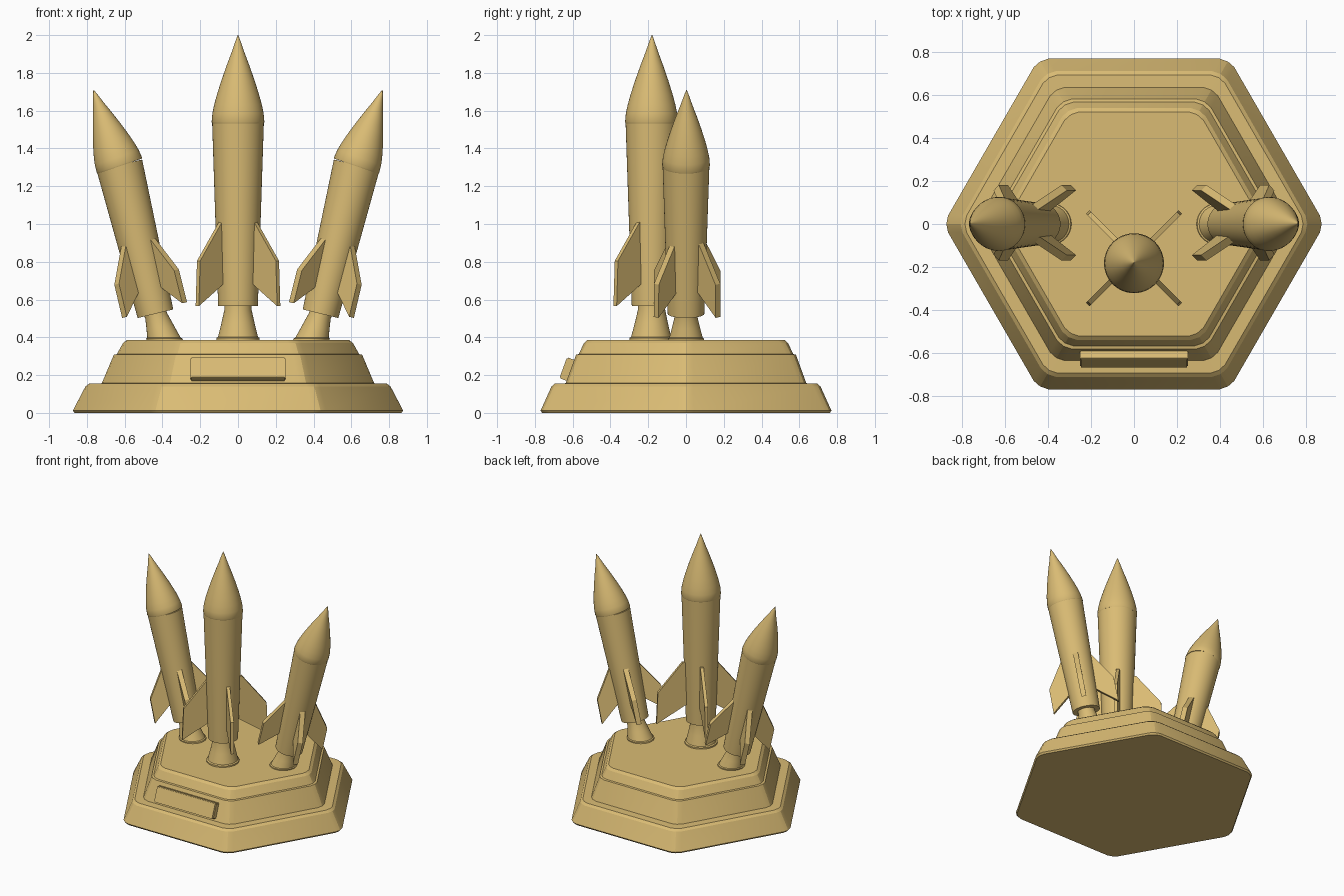
import bpy, bmesh, math
from mathutils import Vector, Matrix

if "Cube" in bpy.data.objects:
    bpy.data.objects.remove(bpy.data.objects["Cube"])

sand = bpy.data.materials.new("sand_gold")
sand.diffuse_color = (0.70, 0.50, 0.175, 1)
sand.use_nodes = True
sand.node_tree.nodes["Principled BSDF"].inputs["Base Color"].default_value = sand.diffuse_color


def finish(name, bm, angle=30):
    bmesh.ops.recalc_face_normals(bm, faces=bm.faces)
    me = bpy.data.meshes.new(name)
    bm.to_mesh(me)
    bm.free()
    me.materials.append(sand)
    ob = bpy.data.objects.new(name, me)
    bpy.context.collection.objects.link(ob)
    bpy.context.view_layer.objects.active = ob
    ob.select_set(True)
    bpy.ops.object.shade_smooth_by_angle(angle=math.radians(angle))
    ob.select_set(False)
    return ob


def skin(name, loops, angle=30):
    """Join equal-length point loops into a closed solid."""
    bm = bmesh.new()
    rows = [[bm.verts.new(p) for p in loop] for loop in loops]
    n = len(rows[0])
    for a, b in zip(rows, rows[1:]):
        for i in range(n):
            j = (i + 1) % n
            bm.faces.new((a[i], a[j], b[j], b[i]))
    bm.faces.new(rows[0])
    bm.faces.new(rows[-1])
    return finish(name, bm, angle)


def ring(centre, r, tilt, n=48):
    rot = Matrix.Rotation(tilt, 3, 'Y')
    return [Vector(centre) + rot @ Vector((r * math.cos(2 * math.pi * i / n),
                                           r * math.sin(2 * math.pi * i / n), 0))
            for i in range(n)]


def hexagon(apothem, z, cut=0.045):
    """Hexagon with points on the x axis and softened corners."""
    R = apothem / math.cos(math.pi / 6)
    corners = [Vector((R * math.cos(math.pi / 3 * k), R * math.sin(math.pi / 3 * k), z))
               for k in range(6)]
    pts = []
    for k, c in enumerate(corners):
        p = c + (corners[k - 1] - c).normalized() * cut
        q = c + (corners[(k + 1) % 6] - c).normalized() * cut
        pts += [p, (p + q) / 4 + c / 2 - (c - (p + q) / 2) * 0.15, q]
    return pts


def rocket(name, foot, tail, joint, tip, r_foot, r_neck, r_tail, r_top,
           fin, fin_thick, fin_shift):
    foot, tail, joint, tip = map(Vector, (foot, tail, joint, tip))
    axis, nose_axis = joint - tail, tip - joint
    tilt = math.atan2(axis.x, axis.z)
    nose_tilt = math.atan2(nose_axis.x, nose_axis.z)

    # flared engine nozzle, flat on the base
    steps = [(0, r_foot, 0), (.07, r_foot, 0), (.1, r_foot * .92, 0),
             (.5, r_neck * 1.22, .5), (.9, r_neck, 1), (1.15, r_neck, 1)]
    skin(name + "_nozzle", [ring(foot.lerp(tail, t), r, tilt * k) for t, r, k in steps])

    # tapered body
    skin(name + "_body", [ring(tail.lerp(joint, t), r_tail + (r_top - r_tail) * t, tilt)
                          for t in (0, .5, 1)])

    # pointed nose
    prof = [(-.015, 1.0), (0, 1.02), (.1, .99), (.2, .92), (.32, .81), (.48, .64),
            (.65, .44), (.8, .25), (.93, .1), (1, .01)]
    skin(name + "_nose", [ring(joint + nose_axis * t, r * r_top, nose_tilt) for t, r in prof])

    # four diagonal fins
    tilt_m = Matrix.Rotation(tilt, 3, 'Y')
    for k in range(4):
        spin = Matrix.Rotation(math.pi / 4 + k * math.pi / 2, 3, 'Z')
        sides = [[tail + Vector((0, fin_shift, 0)) + tilt_m @ (spin @ Vector((r, s * fin_thick / 2, h)))
                  for r, h in fin] for s in (-1, 1)]
        skin(f"{name}_fin_{k + 1}", sides)


# stepped hexagonal base
tiers = [(.762, 0), (.77, .012), (.712, .14), (.695, .155), (.637, .157), (.582, .308),
         (.568, .311), (.54, .37), (.522, .386)]
skin("stepped_base", [hexagon(a, z) for a, z in tiers], 20)

# tilted front plaque
bm = bmesh.new()
bmesh.ops.create_cube(bm, size=1)
bmesh.ops.scale(bm, vec=(.505, .06, .118), verts=bm.verts)
bmesh.ops.bevel(bm, geom=bm.edges[:], offset=.006, segments=2, affect='EDGES')
bmesh.ops.transform(bm, matrix=Matrix.Translation((0, -.622, .229))
                    @ Matrix.Rotation(math.radians(-20), 4, 'X'), verts=bm.verts)
finish("front_plaque", bm)

# tall upright rocket
rocket("centre_rocket", (0, -.185, .384), (0, -.182, .565), (0, -.183, 1.54), (0, -.18, 2.0),
       .115, .072, .105, .137,
       [(.07, .46), (.12, .46), (.295, .24), (.305, 0), (.10, .13), (.07, .13)], .024, .022)

# pair of outward leaning rockets
for side, s in (("left", -1), ("right", 1)):
    rocket(side + "_rocket", (s * .387, 0, .384), (s * .437, 0, .525), (s * .628, 0, 1.312),
           (s * .765, .003, 1.71), .096, .06, .097, .124,
           [(.06, .40), (.105, .40), (.23, .20), (.232, .02), (.09, .14), (.06, .14)], .036, .006)
